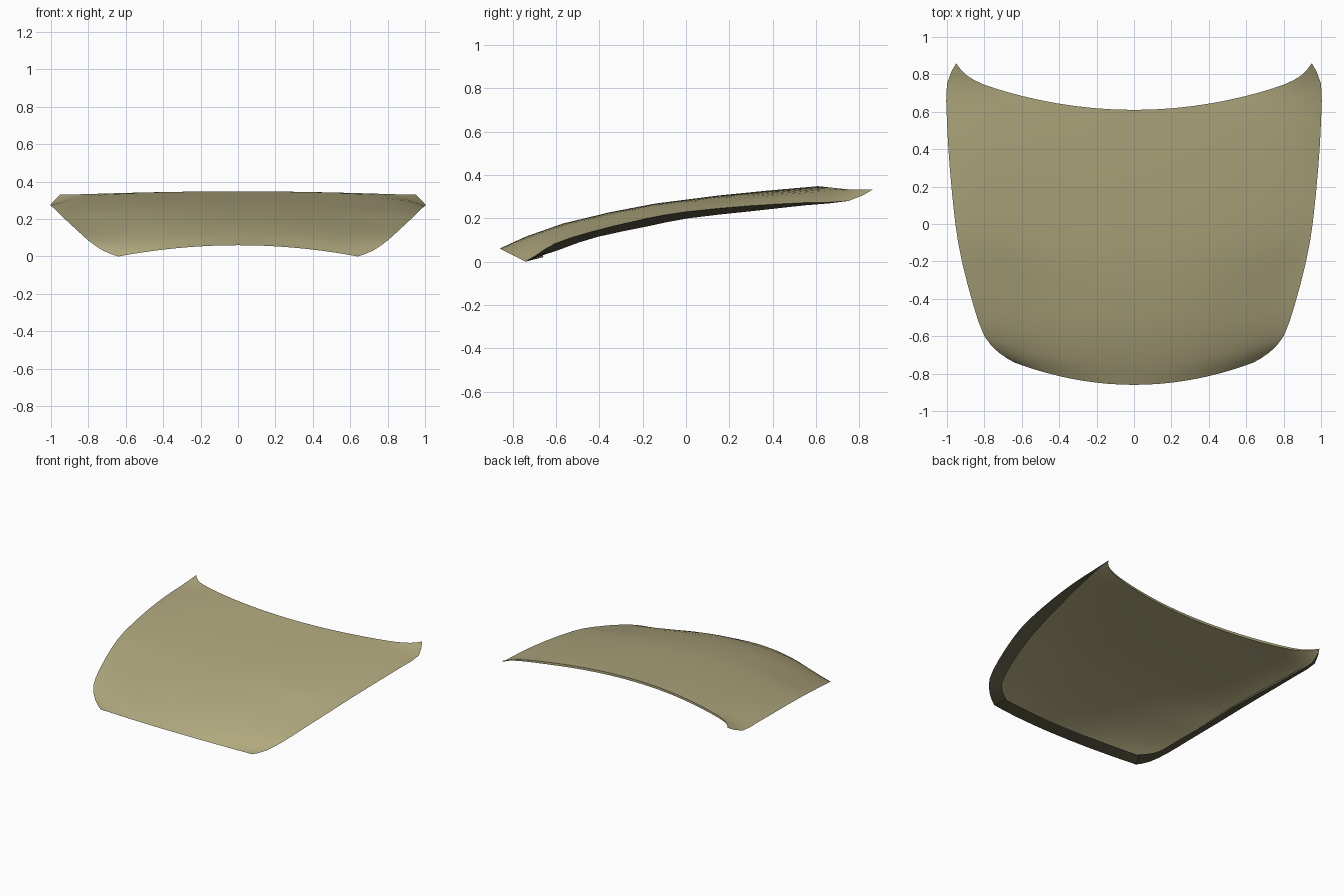
import bpy
import bmesh
import math
from mathutils import Vector

cube = bpy.data.objects.get("Cube")
if cube:
    bpy.data.objects.remove(cube, do_unlink=True)


def make_material(name, colour):
    mat = bpy.data.materials.new(name)
    mat.use_nodes = True
    mat.diffuse_color = colour
    mat.node_tree.nodes["Principled BSDF"].inputs["Base Color"].default_value = colour
    return mat


khaki = make_material("khaki_paint", (0.43, 0.39, 0.21, 1))
dark = make_material("dark_edge", (0.095, 0.088, 0.05, 1))

# Each station: centre y, side edge x, y, z, crown drop, flange drop
STATIONS = [
    (-.86, .64, -.74, .00, .115, -.03),
    (-.81, .72, -.69, .03, .06, -.013),
    (-.74, .80, -.60, .085, .01, .02),
    (-.57, .86, -.43, .14, .0, .025),
    (-.35, .92, -.20, .195, .0, .033),
    (-.14, .955, .0, .23, .01, .03),
    (.15, .985, .30, .258, .02, .025),
    (.36, 1, .55, .272, .03, .012),
    (.53, 1, .75, .28, .03, .0),
    (.61, .95, .86, .332, .03, .0),
]
# Height of the centre line along y
CROWN = [(-.86, .06), (-.74, .115), (-.57, .175), (-.35, .228), (-.14, .268),
         (.15, .305), (.36, .326), (.61, .348), (.9, .362)]
THICKNESS = .018
FLANGE = .09


def height(y):
    for (y0, z0), (y1, z1) in zip(CROWN, CROWN[1:]):
        if y <= y1:
            return z0 + (z1 - z0) * (y - y0) / (y1 - y0)
    return CROWN[-1][1]


def smooth_stations(rows, steps):
    """Catmull-Rom interpolation of the stations."""
    pts = [Vector(r) for r in rows]
    out = []
    for i in range(len(pts) - 1):
        a, b, c, d = (pts[max(i - 1, 0)], pts[i], pts[i + 1],
                      pts[min(i + 2, len(pts) - 1)])
        for s in range(steps):
            t = s / steps
            out.append(b + (c - a) * t / 2 + (a * 2 - b * 5 + c * 4 - d) * t * t / 2
                       + (b * 3 - a - c * 3 + d) * t ** 3 / 2)
    return out + [pts[-1]]


def skin_point(n, u):
    """Point on the outer skin at station n and side position u."""
    cy, ex, ey, ez, crown, _ = stations[n]
    v = n / (len(stations) - 1)
    tip = .25 * v ** 4
    a = abs(u)
    y = cy + (ey - cy) * ((1 - tip) * a ** 2 + tip * a ** 20)
    # Front sections level out into a flatter border, rear ones roll over
    border = min(1, max(0, (.78 - v) / .34))
    shape = border * (2 * a ** 2.5 - a ** 5) + (1 - border) * a ** 8
    roll = height(ey) - ez - crown
    return Vector((u * ex, y, height(y) - crown * a ** 2 - roll * shape))


def bridge(bm, first, second):
    for i in range(len(first) - 1):
        bm.faces.new((first[i], first[i + 1], second[i + 1], second[i]))


def make_object(name, bm, mat):
    mesh = bpy.data.meshes.new(name)
    bm.to_mesh(mesh)
    bm.free()
    obj = bpy.data.objects.new(name, mesh)
    bpy.context.collection.objects.link(obj)
    mesh.materials.append(mat)
    bpy.ops.object.select_all(action="DESELECT")
    obj.select_set(True)
    bpy.context.view_layer.objects.active = obj
    bpy.ops.object.shade_smooth_by_angle(angle=math.radians(40))


HALF = 14
stations = smooth_stations(STATIONS, 2)
columns = [math.sin(i / HALF * math.pi / 2) for i in range(-HALF, HALF + 1)]
skin = [[skin_point(n, u) for u in columns] for n in range(len(stations))]

# Curved outer skin
bm = bmesh.new()
grid = [[bm.verts.new(p) for p in row] for row in skin]
for r0, r1 in zip(grid, grid[1:]):
    bridge(bm, r0, r1)
make_object("hood_skin", bm, khaki)

# Inner panel, following the skin and dropping to meet the flange
bm = bmesh.new()
grid = []
for n in range(3, len(stations)):
    taper = min(1, (len(stations) - 1 - n) / 8)
    row = []
    for u in columns:
        p = skin_point(n, u * (1 - FLANGE * taper / stations[n][1]))
        p.z -= THICKNESS * (1 - (1 - taper) * abs(u) ** 8)
        p.z -= .4 * max(0, stations[n][5]) * abs(u) ** 8
        row.append(bm.verts.new(p))
    grid.append(row)
for r0, r1 in zip(grid, grid[1:]):
    bridge(bm, r1, r0)
inner_rear = [v.co.copy() for v in grid[-1]]
make_object("inner_panel", bm, khaki)

# Narrow edge closing the rear between skin and inner panel
bm = bmesh.new()
bridge(bm, [bm.verts.new(p) for p in skin[-1]], [bm.verts.new(p) for p in inner_rear])
bmesh.ops.remove_doubles(bm, verts=bm.verts, dist=.0001)
make_object("rear_edge", bm, khaki)

# Folded flange: rear right tip, along the front, to the rear left tip
rim = [(row[0], s[5]) for row, s in zip(skin, stations)][::-1]
rim += [(p, -.02) for p in skin[0][1:-1]]
rim += [(row[-1], s[5]) for row, s in zip(skin, stations)]
bm = bmesh.new()
outer, inner = [], []
last = len(rim) - 1
for i, (p, drop) in enumerate(rim):
    tangent = rim[min(i + 1, last)][0] - rim[max(i - 1, 0)][0]
    inward = Vector((-tangent.y, tangent.x, 0)).normalized()
    width = FLANGE * min(1, min(i, last - i) / 8)
    outer.append(bm.verts.new(p))
    inner.append(bm.verts.new(p + inward * width - Vector((0, 0, drop))))
bridge(bm, inner, outer)
make_object("side_and_front_flange", bm, dark)
